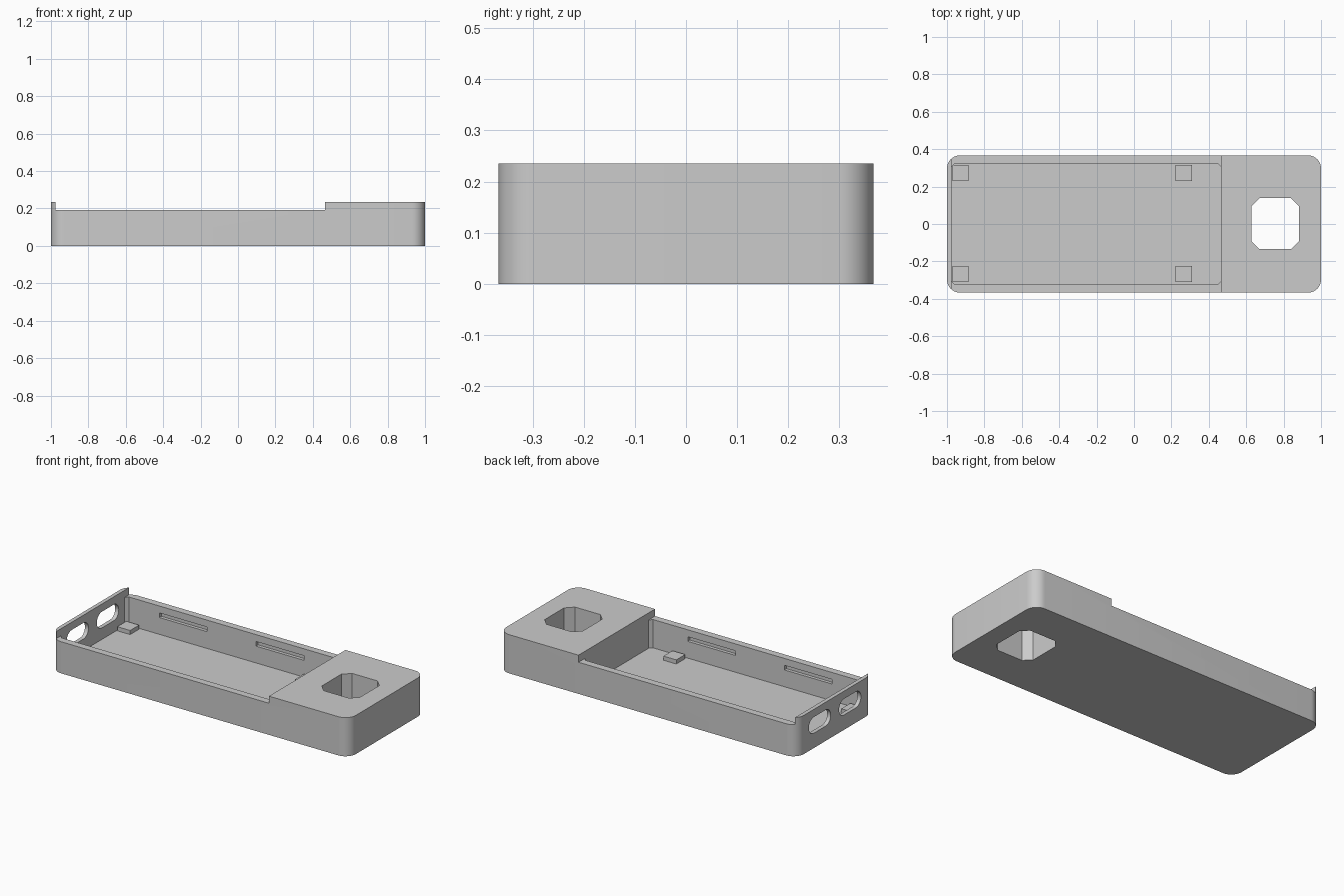
import bpy, bmesh, math
from mathutils import Matrix

if "Cube" in bpy.data.objects:
    bpy.data.objects.remove(bpy.data.objects["Cube"], do_unlink=True)

grey = bpy.data.materials.new("plain grey")
grey.use_nodes = True
colour = (0.6, 0.6, 0.6, 1)
grey.diffuse_color = colour
grey.node_tree.nodes["Principled BSDF"].inputs["Base Color"].default_value = colour

HEIGHT, RAIL, FLOOR = 0.235, 0.192, 0.02
END, STEP = -0.976, 0.465          # inner faces of the end plate and the solid block
HALF_WIDTH, INNER = 0.367, 0.324


def block(name, x, y, z, corner=0.0, segments=1, axis="Z"):
    """Box between three ranges, with the edges along one axis bevelled."""
    size = [b - a for a, b in (x, y, z)]
    centre = [(a + b) / 2 for a, b in (x, y, z)]
    bm = bmesh.new()
    bmesh.ops.create_cube(bm, size=1, matrix=Matrix.Translation(centre) @ Matrix.Diagonal((*size, 1)))
    if corner:
        i = "XYZ".index(axis)
        edges = [e for e in bm.edges if abs(e.verts[0].co[i] - e.verts[1].co[i]) > 1e-4]
        bmesh.ops.bevel(bm, geom=edges, offset=corner, segments=segments, profile=0.5, affect="EDGES")
    mesh = bpy.data.meshes.new(name)
    bm.to_mesh(mesh)
    bm.free()
    mesh.materials.append(grey)
    obj = bpy.data.objects.new(name, mesh)
    bpy.context.collection.objects.link(obj)
    return obj


def cut(target, cutter):
    """Subtract the cutter from the target and discard it."""
    cutter.hide_render = True
    mod = target.modifiers.new("cut", "BOOLEAN")
    mod.operation, mod.solver, mod.object = "DIFFERENCE", "EXACT", cutter
    bpy.context.view_layer.objects.active = target
    bpy.ops.object.modifier_apply(modifier=mod.name)
    bpy.data.objects.remove(cutter, do_unlink=True)


# Rounded outer body
case = block("case_body", (-1, 1), (-HALF_WIDTH, HALF_WIDTH), (0, HEIGHT), 0.07, 10)

# Lowered side rails, tray cavity and through hole
cut(case, block("rail_cutter", (END, STEP), (-1, 1), (RAIL, 1)))
cut(case, block("tray_cutter", (END, STEP), (-INNER, INNER), (FLOOR, 1), 0.018))
cut(case, block("hole_cutter", (0.627, 0.883), (-0.135, 0.138), (-1, 1), 0.043))

for side in (-1, 1):
    # Oval port in the end plate
    y = side * 0.145
    cut(case, block("port_cutter", (-1.1, END + 0.01), (y - 0.105, y + 0.105),
                    (0.09, 0.188), 0.0485, 8, "X"))
    # Clip slots inside the long walls
    for x in (-0.595, 0.055):
        y = sorted((side * (INNER - 0.02), side * (INNER + 0.02)))
        cut(case, block("slot_cutter", (x - 0.16, x + 0.16), y, (0.122, 0.15)))

# Support pads on the tray floor
for end, x in (("left", -0.928), ("right", 0.266)):
    for row, y in (("front", -0.268), ("back", 0.272)):
        block(f"{row}_{end}_pad", (x - 0.043, x + 0.043), (y - 0.043, y + 0.043),
              (FLOOR - 0.005, 0.045))

# Smooth curves with crisp edges
bpy.ops.object.select_all(action="DESELECT")
case.select_set(True)
bpy.context.view_layer.objects.active = case
bpy.ops.object.shade_smooth_by_angle(angle=math.radians(30))
